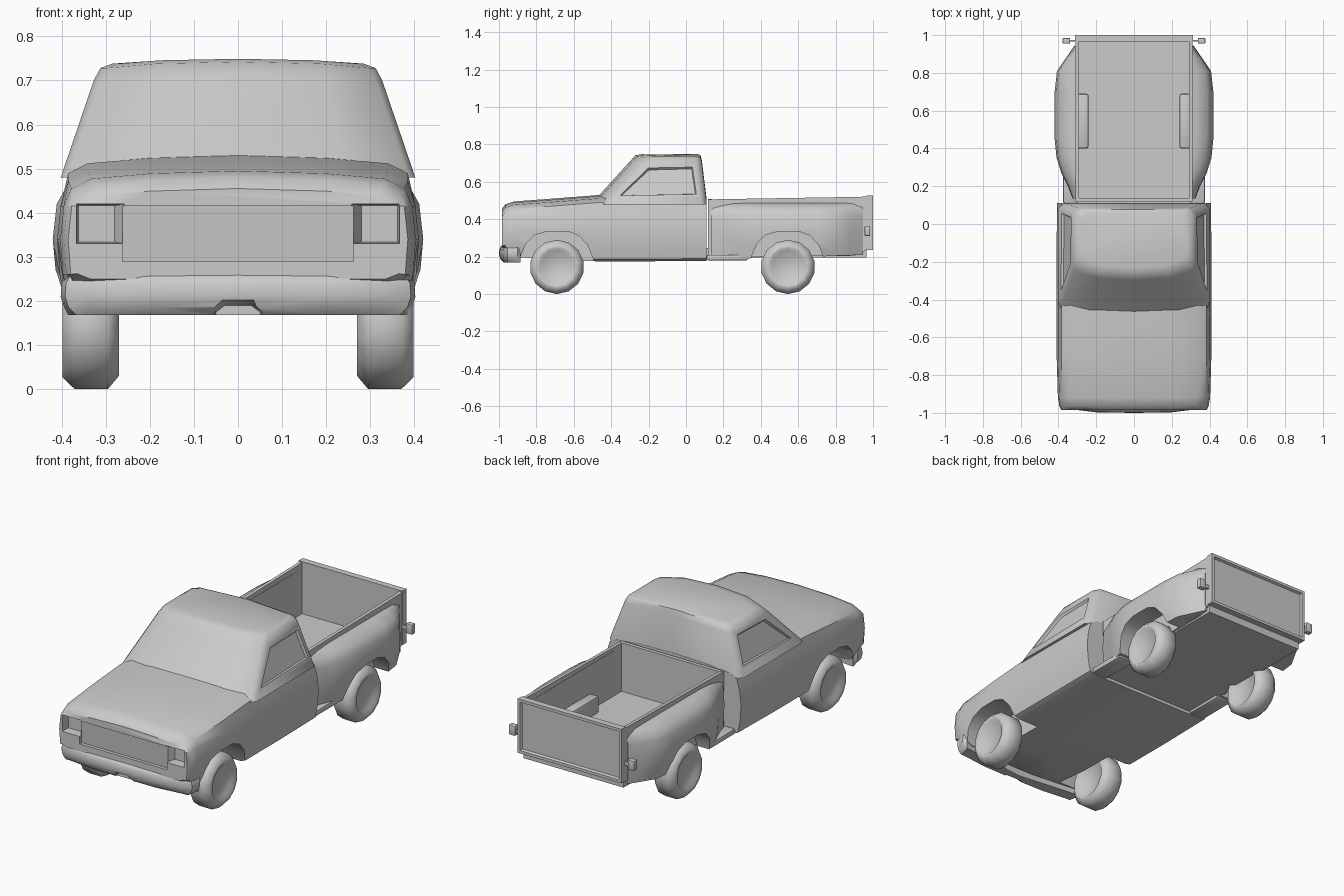
import bpy, bmesh, math
from mathutils import Vector

cube = bpy.data.objects.get("Cube")
if cube:
    bpy.data.objects.remove(cube, do_unlink=True)

GREY = (0.6, 0.6, 0.6, 1)
paint = bpy.data.materials.new("grey paint")
paint.use_nodes = True
paint.diffuse_color = GREY
paint.node_tree.nodes["Principled BSDF"].inputs["Base Color"].default_value = GREY


def make(name, bm):
    bmesh.ops.recalc_face_normals(bm, faces=bm.faces)
    me = bpy.data.meshes.new(name)
    bm.to_mesh(me)
    bm.free()
    me.materials.append(paint)
    ob = bpy.data.objects.new(name, me)
    bpy.context.collection.objects.link(ob)
    return ob


def loft(name, rings):
    """Skin a list of closed rings of 3D points and cap both ends."""
    bm = bmesh.new()
    loops = [[bm.verts.new(p) for p in ring] for ring in rings]
    for a, b in zip(loops, loops[1:]):
        for i in range(len(a)):
            j = (i + 1) % len(a)
            bm.faces.new((a[i], a[j], b[j], b[i]))
    bm.faces.new(loops[0])
    bm.faces.new(loops[-1])
    return make(name, bm)


def box(name, x, y, z):
    return loft(name, [[(x[0], y[0], h), (x[1], y[0], h), (x[1], y[1], h), (x[0], y[1], h)] for h in z])


def side_prism(name, x, profile):
    """Extrude a (y, z) profile between two x positions."""
    return loft(name, [[(px, y, z) for y, z in profile] for px in x])


def cut(ob, cutter):
    m = ob.modifiers.new("cut", 'BOOLEAN')
    m.operation, m.solver, m.object = 'DIFFERENCE', 'EXACT', cutter
    cutter.hide_render = True
    cutter.hide_set(True)
    cutters.append(cutter)


def bevel(ob, width, segments=2, angle=30):
    m = ob.modifiers.new("bevel", 'BEVEL')
    m.width, m.segments, m.limit_method = width, segments, 'ANGLE'
    m.angle_limit = math.radians(angle)


def finish(ob, angle=40):
    """Apply the modifiers and shade smooth with sharp corners."""
    dg = bpy.context.evaluated_depsgraph_get()
    me = bpy.data.meshes.new_from_object(ob.evaluated_get(dg))
    ob.modifiers.clear()
    ob.data = me
    me.shade_smooth()
    me.set_sharp_from_angle(angle=math.radians(angle))


cutters = []
parts = []
ARCH = [(-.21, .1), (-.195, .2), (-.165, .27), (-.12, .315), (-.05, .335),
        (.06, .335), (.12, .31), (.165, .26), (.2, .17), (.2, .1)]
FRONT_AXLE, REAR_AXLE = -.69, .545


def mirrored(half):
    """Complete a right-left symmetric ring from its +x half."""
    return half + [(-p[0], *p[1:]) for p in reversed(half) if p[0] > 0]


# Hood, doors and lower cab
def body_ring(y, w, top, bottom):
    return mirrored([(0, y, top), (.2, y, top - .006), (w - .07, y, top - .018), (w - .025, y, top - .04),
                     (w - .008, y, .415), (w, y, .34), (w - .006, y, .26),
                     (w - .02, y, bottom + .012), (w - .05, y, bottom), (0, y, bottom)])


body = loft("front_body", [body_ring(*s) for s in (
    (-.985, .385, .455, .25), (-.965, .395, .48, .24), (-.92, .403, .495, .2),
    (-.69, .41, .512, .178), (-.46, .41, .53, .175), (-.2, .41, .53, .175), (.11, .408, .52, .178))])
for s in (-1, 1):
    cut(body, side_prism("arch_cutter", (s * .24, s * .6), [(FRONT_AXLE + y, z) for y, z in ARCH]))
    lamp = loft("headlamp_cutter", [
        [(s * a, y, .33 + d), (s * b, y, .33 + d), (s * b, y, .42 - d), (s * a, y, .42 - d)]
        for y, a, b, d in ((-1.1, .25, .368, -.002), (-.985, .257, .366, 0), (-.94, .28, .362, .004))])
    cut(body, lamp)
cut(body, side_prism("grille_cutter", (-.262, .262), [(-1.1, .29), (-.967, .29), (-.975, .415), (-1.1, .42)]))
parts.append((body, 38))


# Upper cab with windscreen, roof and recessed side windows
def cab_ring(z, w, front, rear, crown):
    return mirrored([(0, front, z + crown), (w * .6, front + .012, z + crown * .7), (w - .015, front + .05, z),
                     (w, front + .085, z), (w, rear - .03, z), (w - .03, rear, z), (0, rear, z + crown)])


cab = loft("upper_cab", [cab_ring(*s) for s in (
    (.48, .402, -.495, .11, .02), (.515, .39, -.465, .108, .012), (.70, .327, -.298, .085, .012),
    (.728, .312, -.27, .078, .014), (.738, .285, -.23, .06, .011))])
bm = bmesh.new()
bm.from_mesh(cab.data)
panes = [f for f in bm.faces if abs(f.normal.x) > .8 and f.calc_area() > .04]
bmesh.ops.inset_individual(bm, faces=panes, thickness=.03, depth=0)
bmesh.ops.inset_individual(bm, faces=panes, thickness=.008, depth=-.012)
bm.to_mesh(cab.data)
bm.free()
parts.append((cab, 50))

# Front bumper wrapping round the corners, with a notch under the middle
def bumper_ring(z, d):
    return mirrored([(0, -1 + d, z), (.2, -.997 + d, z), (.34, -.98 + d, z), (.392 - d, -.955, z),
                     (.402 - d, -.9, z), (.385, -.885, z), (0, -.93, z)])


bumper = loft("front_bumper", [bumper_ring(*s) for s in (
    (.168, .025), (.185, .008), (.21, 0), (.24, .002), (.255, .01), (.272, .035))])
cut(bumper, loft("notch_cutter", [[(-w, y, .1), (w, y, .1), (w, y, .175), (w * .6, y, h), (-w * .6, y, h), (-w, y, .175)]
                                  for y, w, h in ((-1.1, .09, .24), (-.965, .05, .19))]))
parts.append((bumper, 45))

# Load bed: floor, front wall, side walls, inner wheel boxes
parts.append((box("bed_floor", (-.3, .3), (.1, .965), (.195, .245)), 30))
parts.append((box("bed_front_wall", (-.3, .3), (.118, .138), (.2, .508)), 30))
for s, side in ((1, "left"), (-1, "right")):
    wall = side_prism(side + "_bed_wall", (s * .292, s * .31),
                      [(.118, .195), (.9, .205), (.975, .24), (.975, .525), (.94, .52), (.118, .506)])
    parts.append((wall, 30))
    wheel_box = box(side + "_wheel_box", (s * .24, s * .3), (.4, .69), (.24, .335))
    bevel(wheel_box, .012)
    parts.append((wheel_box, 40))

    # Bulging rear fender, narrowing towards the cab and the tail
    def fender_ring(y, w, shoulder, bottom):
        e = w - .29
        return [(s * x, y, z) for x, z in (
            (.29, .49), (.29 + e * .3, shoulder + .045), (.29 + e * .75, shoulder + .022), (w - e * .07, shoulder - .02),
            (w, .34), (w - e * .05, .27), (w - e * .2, bottom), (.29, bottom))]
    fender = loft(side + "_rear_fender", [fender_ring(*r) for r in (
        (.135, .325, .42, .2), (.2, .35, .43, .195), (.27, .385, .435, .19), (.35, .41, .44, .19), (.45, .42, .44, .19),
        (.7, .42, .44, .2), (.81, .408, .44, .205), (.88, .36, .44, .207), (.945, .315, .44, .21))])
    cut(fender, side_prism("arch_cutter", (s * .26, s * .6), [(REAR_AXLE + y, z) for y, z in ARCH]))
    parts.append((fender, 45))

    # Step between cab and fender
    step = box(side + "_step", (s * .28, s * .375), (.11, .33), (.18, .21))
    bevel(step, .008)
    parts.append((step, 40))

    # Tail lamp on its bracket
    lamp = box(side + "_tail_lamp", (s * .338, s * .378), (.955, .985), (.31, .365))
    bevel(lamp, .006)
    parts.append((lamp, 40))
    parts.append((box(side + "_lamp_bracket", (s * .305, s * .34), (.965, .975), (.325, .345)), 30))

    # Wheels turned from a tyre profile with a dished hub
    for y, end in ((FRONT_AXLE, "front"), (REAR_AXLE, "rear")):
        rings = []
        for x, r in ((.29, .085), (.27, .105), (.27, .115), (.295, .145), (.37, .145),
                     (.398, .118), (.398, .1), (.385, .085)):
            rings.append([(s * x, y + r * math.cos(a), .145 + r * math.sin(a))
                          for a in (math.tau * (i + .5) / 14 for i in range(14))])
        parts.append((loft(f"{side}_{end}_wheel", rings), 50))

# Tailgate with a framed outer panel
gate = box("tailgate", (-.312, .312), (.965, 1), (.235, .528))
bm = bmesh.new()
bm.from_mesh(gate.data)
outer = [f for f in bm.faces if f.normal.y > .9]
bmesh.ops.inset_individual(bm, faces=outer, thickness=.022, depth=0)
bmesh.ops.inset_individual(bm, faces=outer, thickness=.008, depth=-.012)
bm.to_mesh(gate.data)
bm.free()
parts.append((gate, 30))

for ob, angle in parts:
    finish(ob, angle)
for c in cutters:
    bpy.data.objects.remove(c, do_unlink=True)
